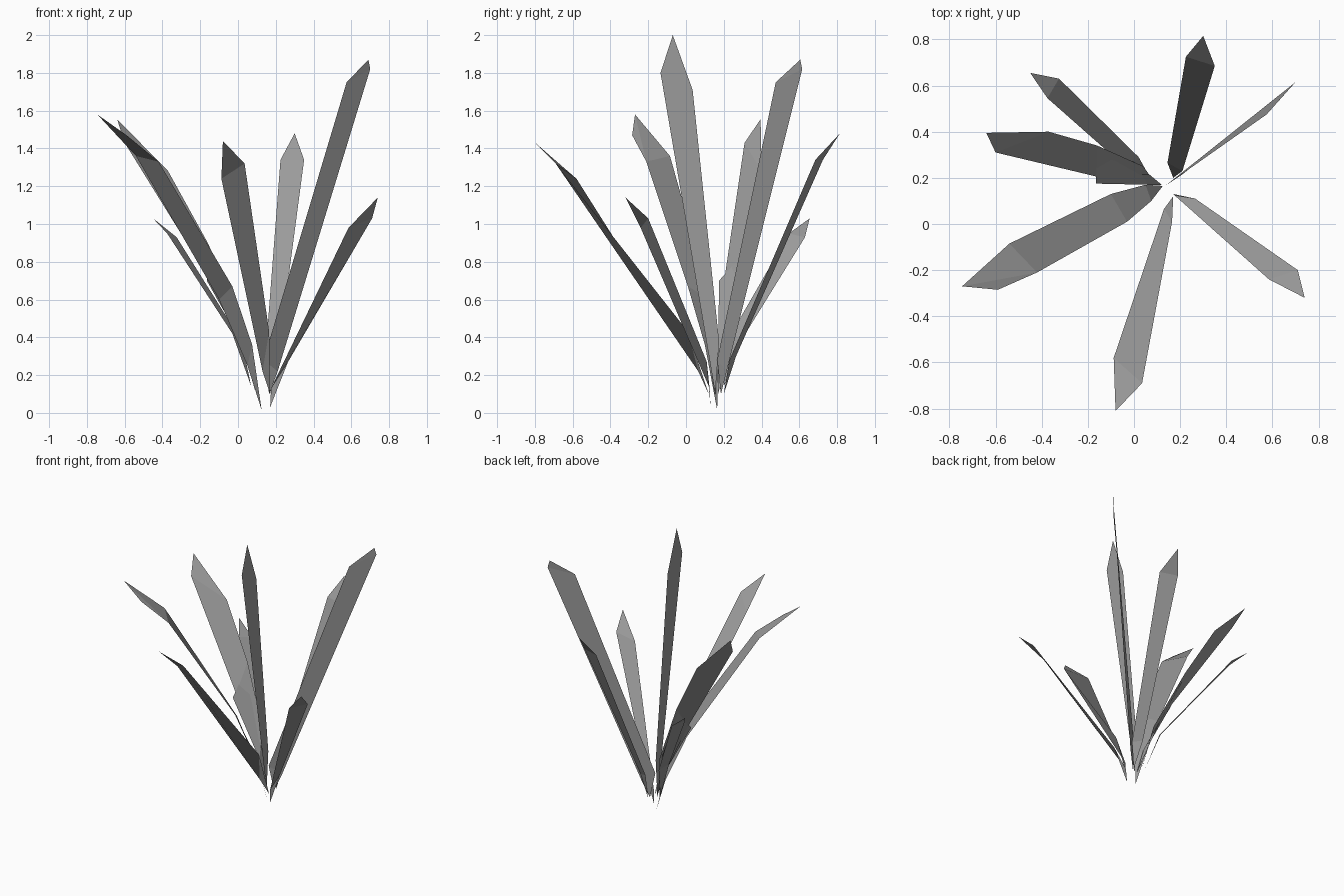
import bpy

# One grey material shared by all blades
grey = bpy.data.materials.new("grey")
grey.diffuse_color = (0.33, 0.33, 0.33, 1)


def blade(name, base, left, right, tip=None):
    """Flat-shaded folded blade: pointed base, paired edge points, pointed tip."""
    verts, faces = [base], []
    for a, b in zip(left, right):
        verts += [a, b]
    faces.append((0, 2, 1))
    n = len(left)
    for i in range(n - 1):
        k = 1 + 2 * i
        faces.append((k, k + 1, k + 3, k + 2))
    if tip:
        verts.append(tip)
        faces.append((2 * n - 1, 2 * n, 2 * n + 1))
    mesh = bpy.data.meshes.new(name)
    mesh.from_pydata(verts, [], faces)
    mesh.materials.append(grey)
    mesh.validate()
    obj = bpy.data.objects.new(name, mesh)
    bpy.context.collection.objects.link(obj)
    return obj


# Tall upright blade
blade("tall_blade", (.125, .155, .10),
      [(.125, .13, .25), (.125, -.135, 1.80)],
      [(.125, .175, .38), (.125, .035, 1.71)], (.125, -.07, 2.0))

# Blades leaning back and to the right
blade("back_blade", (.17, .20, .10),
      [(.145, .265, .30), (.225, .725, 1.34)],
      [(.21, .23, .28), (.35, .685, 1.34)], (.30, .815, 1.48))
blade("back_right_blade", (.165, .185, .10),
      [(.135, .165, .28), (.575, .475, 1.75)],
      [(.21, .215, .22), (.70, .615, 1.82)], (.69, .605, 1.87))
blade("right_blade", (.17, .13, .03),
      [(.175, .125, .13), (.585, -.24, .98)],
      [(.265, .11, .27), (.71, -.20, 1.03)], (.74, -.32, 1.14))

# Blade leaning forward
blade("front_blade", (.17, .12, .10),
      [(.13, .065, .22), (-.088, -.58, 1.24)],
      [(.165, .01, .43), (.035, -.69, 1.32)], (-.08, -.81, 1.44))

# Blades leaning left, bending outward
blade("front_left_blade", (.125, .165, .015),
      [(.05, .17, .25), (-.10, .13, .60), (-.54, -.085, 1.36)],
      [(.075, .10, .36), (-.03, .01, .67), (-.42, -.21, 1.33)])
blade("front_left_tip", (-.54, -.085, 1.36),
      [(-.42, -.21, 1.33)], [(-.745, -.27, 1.58)], (-.59, -.285, 1.47))
blade("left_blade", (.09, .18, .12),
      [(.02, .185, .36), (-.16, .205, .72), (-.60, .31, 1.43)],
      [(.04, .25, .45), (-.16, .34, .90), (-.37, .40, 1.28)], (-.64, .395, 1.555))
blade("short_left_blade", (.12, .17, .10),
      [(.06, .17, .30), (-.165, .175, .70)],
      [(.0, .27, .50), (-.16, .32, .86)])
blade("back_left_blade", (.07, .20, .14),
      [(-.03, .24, .42), (-.375, .545, .95)],
      [(.02, .29, .38), (-.325, .63, .93)], (-.45, .655, 1.03))
